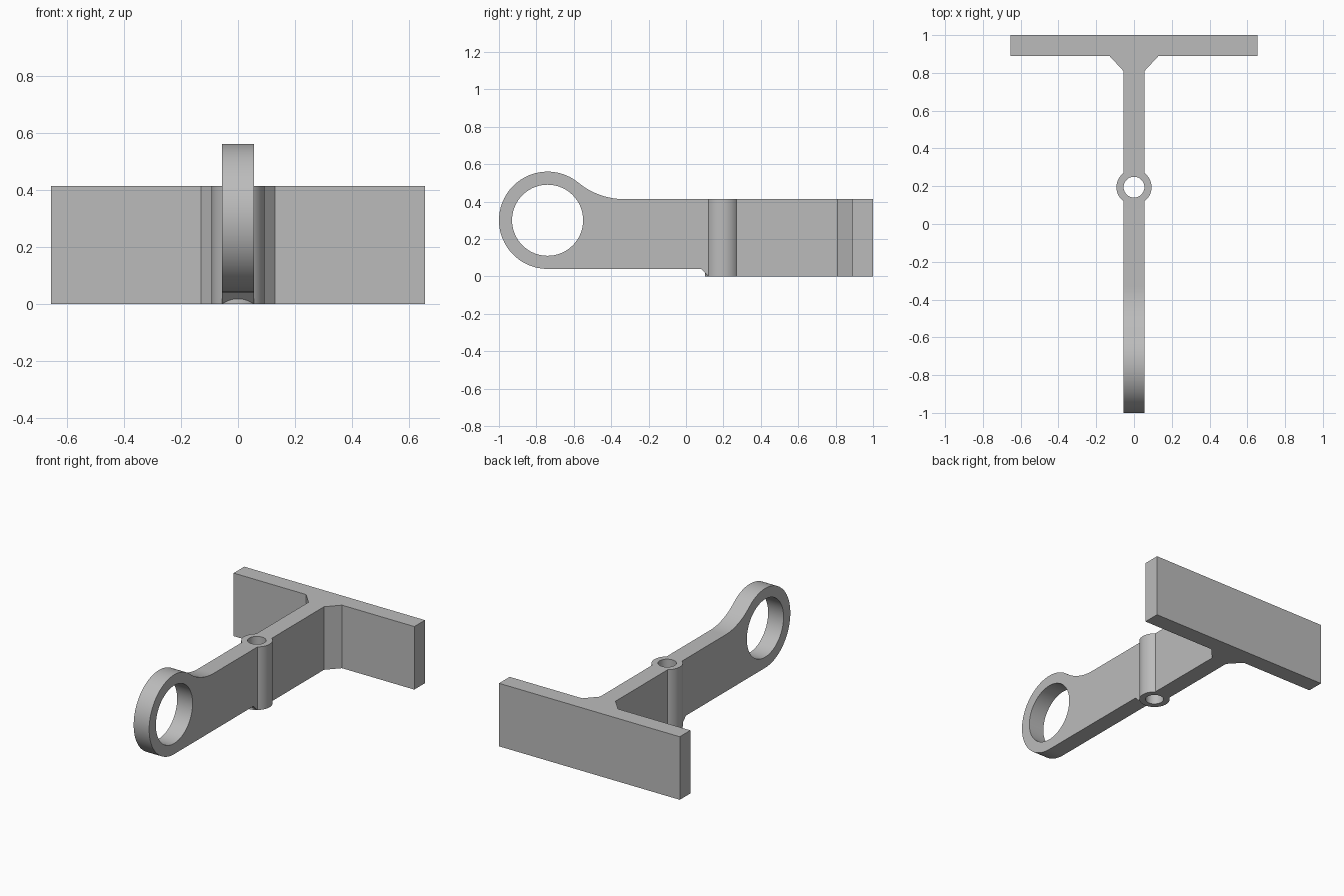
import bpy
import bmesh
from math import sin, cos, pi, atan2
from mathutils import Vector

cube = bpy.data.objects.get("Cube")
if cube:
    bpy.data.objects.remove(cube, do_unlink=True)

HEIGHT = 0.413
HALF_WEB = 0.056
EYE = Vector((-0.74, 0.30))
EYE_R, EYE_HOLE_R = 0.26, 0.19
BOSS_Y, BOSS_R, BOSS_HOLE_R = 0.195, 0.093, 0.055

grey = bpy.data.materials.new("plain grey")
grey.use_nodes = True
grey.diffuse_color = (0.5, 0.5, 0.5, 1)
grey.node_tree.nodes["Principled BSDF"].inputs["Base Color"].default_value = (0.5, 0.5, 0.5, 1)


def arc(centre, radius, start, end, steps):
    return [(centre[0] + radius * cos(start + (end - start) * i / steps),
             centre[1] + radius * sin(start + (end - start) * i / steps))
            for i in range(steps + 1)]


def prism(name, points, offset):
    """Extrude a closed loop of 3D points along the offset."""
    bm = bmesh.new()
    face = bm.faces.new([bm.verts.new(p) for p in points])
    result = bmesh.ops.extrude_face_region(bm, geom=[face])
    moved = [v for v in result["geom"] if isinstance(v, bmesh.types.BMVert)]
    bmesh.ops.translate(bm, verts=moved, vec=offset)
    bmesh.ops.recalc_face_normals(bm, faces=bm.faces)
    mesh = bpy.data.meshes.new(name)
    bm.to_mesh(mesh)
    bm.free()
    mesh.materials.append(grey)
    obj = bpy.data.objects.new(name, mesh)
    bpy.context.collection.objects.link(obj)
    return obj


def side_prism(name, outline, half):
    return prism(name, [(-half, y, z) for y, z in outline], (2 * half, 0, 0))


def plan_prism(name, outline, z0, z1):
    return prism(name, [(x, y, z0) for x, y in outline], (0, 0, z1 - z0))


def combine(target, tool, operation):
    """Apply a boolean and remove the tool."""
    bpy.context.view_layer.objects.active = target
    mod = target.modifiers.new(operation.title(), "BOOLEAN")
    mod.object, mod.operation, mod.solver = tool, operation, "EXACT"
    bpy.ops.object.modifier_apply(modifier=mod.name)
    bpy.data.objects.remove(tool, do_unlink=True)


# Arm: eye end blending into the web through a tangent fillet
fillet_y = -0.33
dy, dz = fillet_y - EYE.x, HEIGHT - EYE.y
fillet_r = (dy * dy + dz * dz - EYE_R ** 2) / (2 * (EYE_R - dz))
fillet = Vector((fillet_y, HEIGHT + fillet_r))
tangent = atan2(fillet.y - EYE.y, fillet.x - EYE.x)

outline = arc(fillet, fillet_r, -pi / 2, tangent - pi, 16)
outline += arc(EYE, EYE_R, tangent, 1.5 * pi, 56)[1:]
outline += [(0.08, EYE.y - EYE_R), (0.12, 0), (0.95, 0), (0.95, HEIGHT)]
bracket = side_prism("bracket_arm", outline, HALF_WEB)

# End plate with angled gussets, mirrored across the centre
half_plan = [(HALF_WEB, 0.81), (0.13, 0.89), (0.655, 0.89), (0.655, 1)]
plan = half_plan + [(-x, y) for x, y in reversed(half_plan)]
combine(bracket, plan_prism("end_plate", plan, 0, HEIGHT), "UNION")

# Vertical boss on the web
boss = arc((0, BOSS_Y), BOSS_R, 0, 2 * pi, 64)[:-1]
combine(bracket, plan_prism("boss", boss, 0, HEIGHT), "UNION")

# Bores through the boss and the eye
bore = arc((0, BOSS_Y), BOSS_HOLE_R, 0, 2 * pi, 48)[:-1]
combine(bracket, plan_prism("boss_bore", bore, -0.2, 0.8), "DIFFERENCE")
eye_bore = arc(EYE, EYE_HOLE_R, 0, 2 * pi, 72)[:-1]
combine(bracket, side_prism("eye_bore", eye_bore, 0.3), "DIFFERENCE")

# Smooth curved walls, crisp edges
bracket.name = "bracket"
bpy.ops.object.select_all(action="DESELECT")
bracket.select_set(True)
bpy.context.view_layer.objects.active = bracket
bpy.ops.object.shade_smooth_by_angle(angle=pi / 6)
